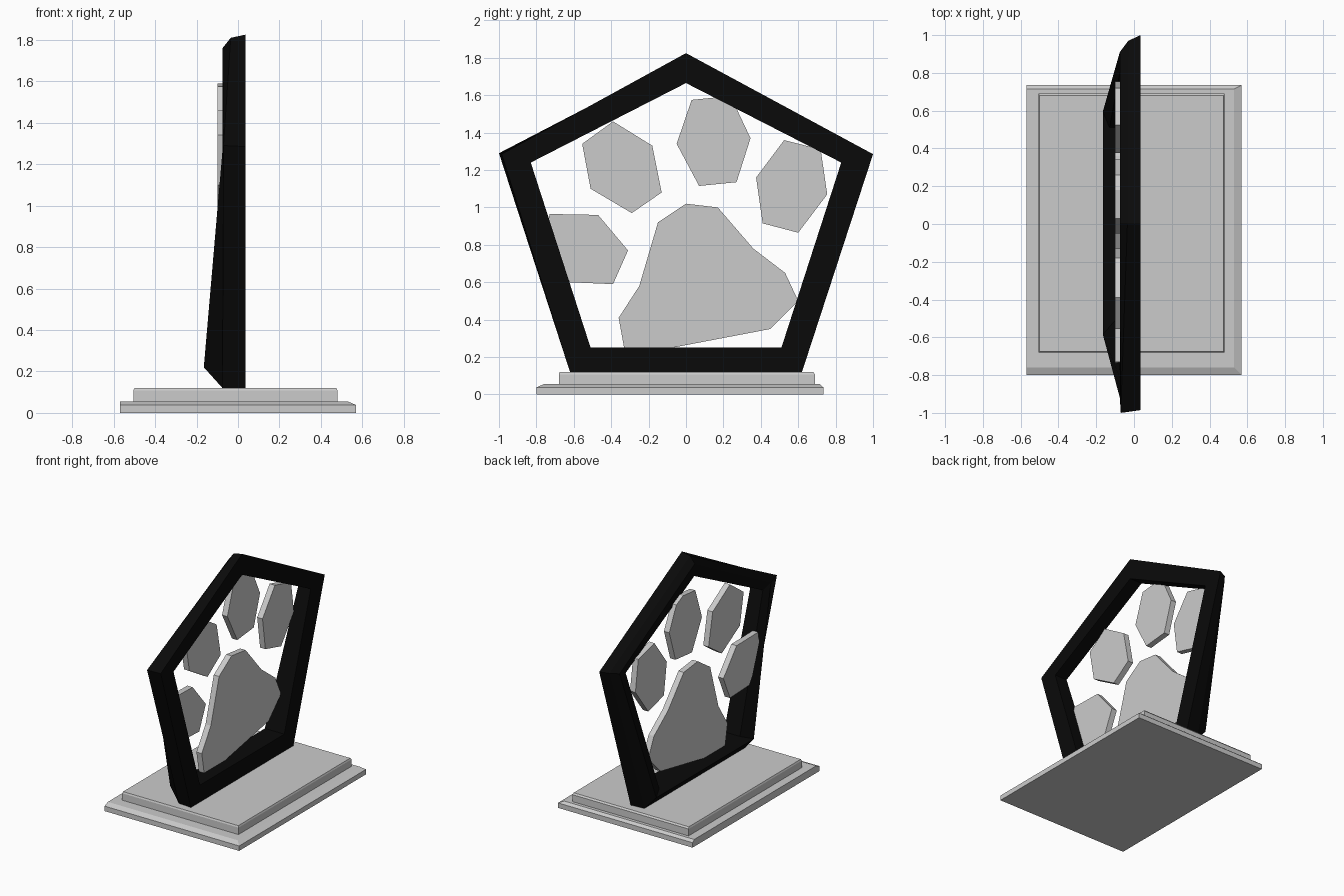
import bpy, bmesh


def loft(name, rings, closed=False, mat=None):
    """Join successive point loops with quads; cap the ends unless the loft is closed."""
    bm = bmesh.new()
    loops = [[bm.verts.new(p) for p in ring] for ring in rings]
    n = len(loops[0])
    pairs = list(zip(loops, loops[1:]))
    if closed:
        pairs.append((loops[-1], loops[0]))
    else:
        bm.faces.new(loops[0])
        bm.faces.new(loops[-1])
    for a, b in pairs:
        for i in range(n):
            j = (i + 1) % n
            bm.faces.new((a[i], a[j], b[j], b[i]))
    bmesh.ops.recalc_face_normals(bm, faces=bm.faces)
    mesh = bpy.data.meshes.new(name)
    bm.to_mesh(mesh)
    bm.free()
    obj = bpy.data.objects.new(name, mesh)
    bpy.context.collection.objects.link(obj)
    if mat:
        mesh.materials.append(mat)
    return obj


def rect(x0, x1, y0, y1, z):
    return [(x0, y0, z), (x1, y0, z), (x1, y1, z), (x0, y1, z)]


def pad(name, outline, back=-0.10, front=-0.055):
    return loft(name, [[(x, y, z) for y, z in outline] for x in (back, front)])


# Stepped base: two slabs with worn upper edges on the right and front
loft("base_lower", [rect(-0.57, 0.57, -0.80, 0.735, 0.0),
                    rect(-0.57, 0.57, -0.80, 0.735, 0.038),
                    rect(-0.57, 0.53, -0.76, 0.715, 0.055)])
loft("base_upper", [rect(-0.505, 0.48, -0.68, 0.69, 0.05),
                    rect(-0.505, 0.48, -0.68, 0.69, 0.108),
                    rect(-0.50, 0.475, -0.675, 0.68, 0.12)])

# Pentagonal frame: one five-point cross-section at each corner
black = bpy.data.materials.new("frame_black")
black.diffuse_color = (0.003, 0.003, 0.003, 1)
F = 0.035
corners = [
    # front outer, side, back ridge, inner back, inner front
    [(F, 0, 1.825), (-0.035, 0, 1.81), (-0.075, 0, 1.76), (-0.07, 0, 1.665), (F, 0, 1.665)],
    [(F, 1.0, 1.285), (-0.03, 0.97, 1.28), (-0.075, 0.91, 1.265), (-0.07, 0.83, 1.24), (F, 0.83, 1.24)],
    [(F, 0.62, 0.12), (-0.075, 0.61, 0.12), (-0.165, 0.595, 0.22), (-0.13, 0.51, 0.25), (F, 0.51, 0.25)],
    [(F, -0.62, 0.12), (-0.075, -0.61, 0.12), (-0.165, -0.585, 0.22), (-0.10, -0.51, 0.25), (F, -0.51, 0.25)],
    [(F, -0.985, 1.285), (-0.07, -1.0, 1.29), (-0.075, -0.92, 1.265), (-0.07, -0.83, 1.24), (F, -0.83, 1.24)],
]
loft("pentagon_frame", corners, closed=True, mat=black)

# Large palm pad
pad("palm_pad", [(0, 1.02), (0.17, 1.0), (0.36, 0.78), (0.53, 0.65), (0.60, 0.50),
                 (0.45, 0.35), (-0.10, 0.245), (-0.33, 0.245), (-0.36, 0.41),
                 (-0.25, 0.58), (-0.15, 0.92)])

# Four toe pads
toes = [
    [(-0.73, 0.965), (-0.47, 0.96), (-0.31, 0.77), (-0.39, 0.59), (-0.62, 0.60), (-0.75, 0.80)],
    [(-0.39, 1.46), (-0.18, 1.33), (-0.13, 1.08), (-0.29, 0.97), (-0.51, 1.10), (-0.555, 1.34)],
    [(0.03, 1.575), (0.18, 1.59), (0.26, 1.55), (0.345, 1.37), (0.27, 1.135), (0.07, 1.115), (-0.05, 1.34)],
    [(0.525, 1.36), (0.72, 1.31), (0.755, 1.07), (0.60, 0.865), (0.41, 0.915), (0.375, 1.16)],
]
for i, outline in enumerate(toes, 1):
    pad(f"toe_pad_{i}", outline)
